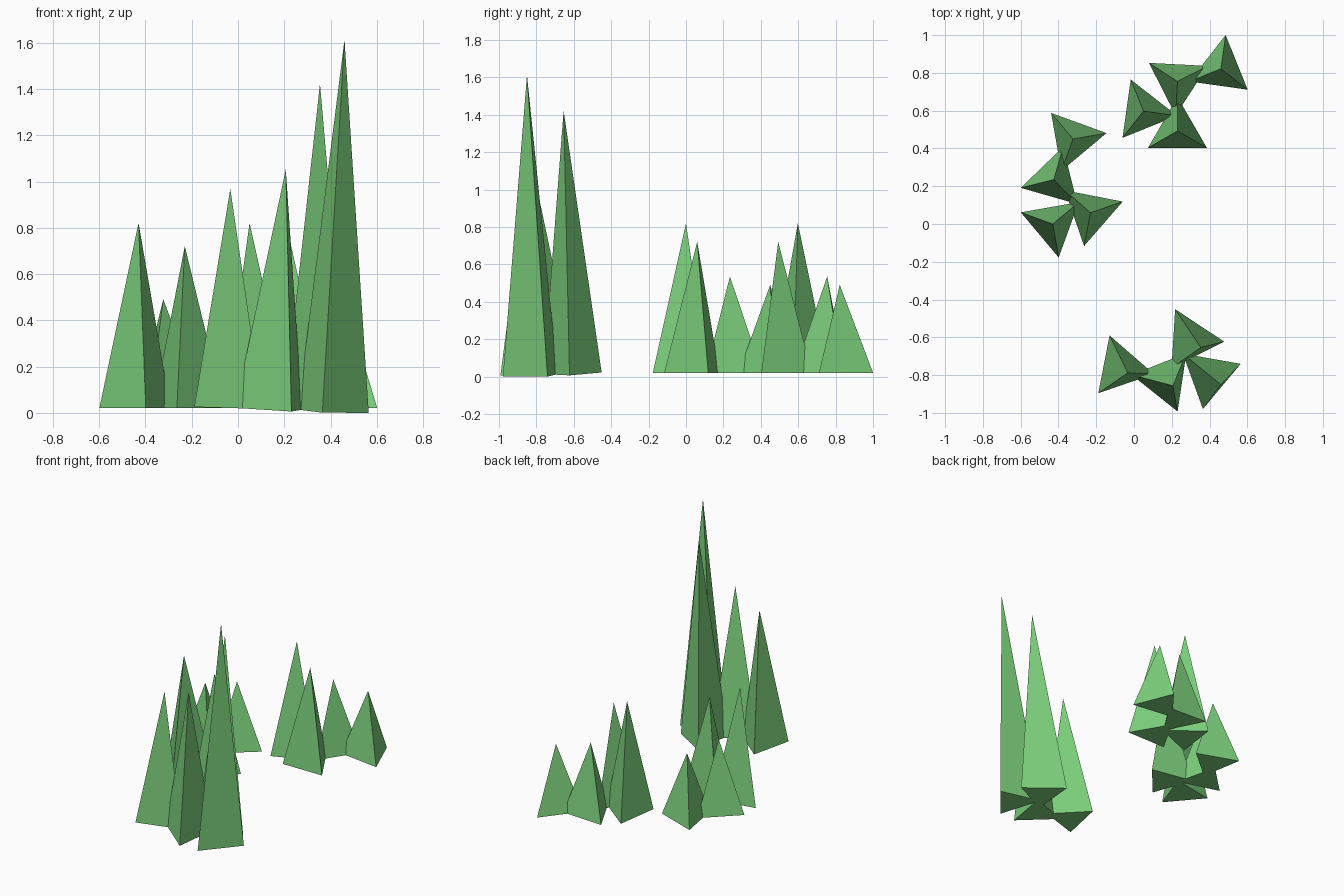
import bpy, bmesh
from math import radians
from mathutils import Matrix, Vector

if "Cube" in bpy.data.objects:
    bpy.data.objects.remove(bpy.data.objects["Cube"])

green = bpy.data.materials.new("leaf_green")
green.diffuse_color = (0.2, 0.62, 0.2, 1)
green.use_nodes = True
green.node_tree.nodes["Principled BSDF"].inputs["Base Color"].default_value = green.diffuse_color

RADIUS = 0.18


def spike(name, x, y, z, height, angle, up):
    """Three-sided spike: base centre, height, angle of one corner, growth axis."""
    bm = bmesh.new()
    bmesh.ops.create_cone(bm, cap_ends=True, segments=3, radius1=RADIUS,
                          radius2=0, depth=height)
    bmesh.ops.remove_doubles(bm, verts=bm.verts, dist=1e-5)
    # put a corner on +x and the base on z = 0, whatever the primitive's start angle
    corner = min(bm.verts, key=lambda v: v.co.z)
    start = Vector((1, 0)).angle_signed(corner.co.xy)
    tilt = Vector((0, 0, 1)).rotation_difference(up).to_matrix().to_4x4()
    bm.transform(Matrix.Translation((x, y, z)) @ tilt
                 @ Matrix.Rotation(radians(angle) + start, 4, 'Z')
                 @ Matrix.Translation((0, 0, height / 2)))
    bmesh.ops.recalc_face_normals(bm, faces=bm.faces)
    mesh = bpy.data.meshes.new(name)
    bm.to_mesh(mesh)
    bm.free()
    mesh.materials.append(green)
    bpy.context.collection.objects.link(bpy.data.objects.new(name, mesh))


# Each clump: x, y, height, corner angle
clumps = {
    "left_spike": [(-0.323, 0.45, 0.47, 10), (-0.425, 0.235, 0.515, 74),
                   (-0.23, 0.06, 0.70, 19), (-0.43, 0.0, 0.80, 40)],
    "back_spike": [(0.46, 0.822, 0.47, 82), (0.23, 0.755, 0.515, 27),
                   (0.05, 0.598, 0.80, 112), (0.23, 0.493, 0.70, 90)],
    "front_spike": [(-0.071, -0.76, 0.945, 109), (0.165, -0.825, 1.04, 51.5),
                    (0.298, -0.612, 1.41, 116.5), (0.396, -0.802, 1.61, 20)],
}

for name, spikes in clumps.items():
    front = name.startswith("front")     # the tall clump leans slightly
    up = Vector((0.04, -0.03, 1)) if front else Vector((0, 0, 1))
    for i, (x, y, height, angle) in enumerate(spikes, 1):
        z = 0.045 - 0.04 * x + 0.03 * y if front else 0.021
        spike(f"{name}_{i}", x, y, z, height, angle, up)
